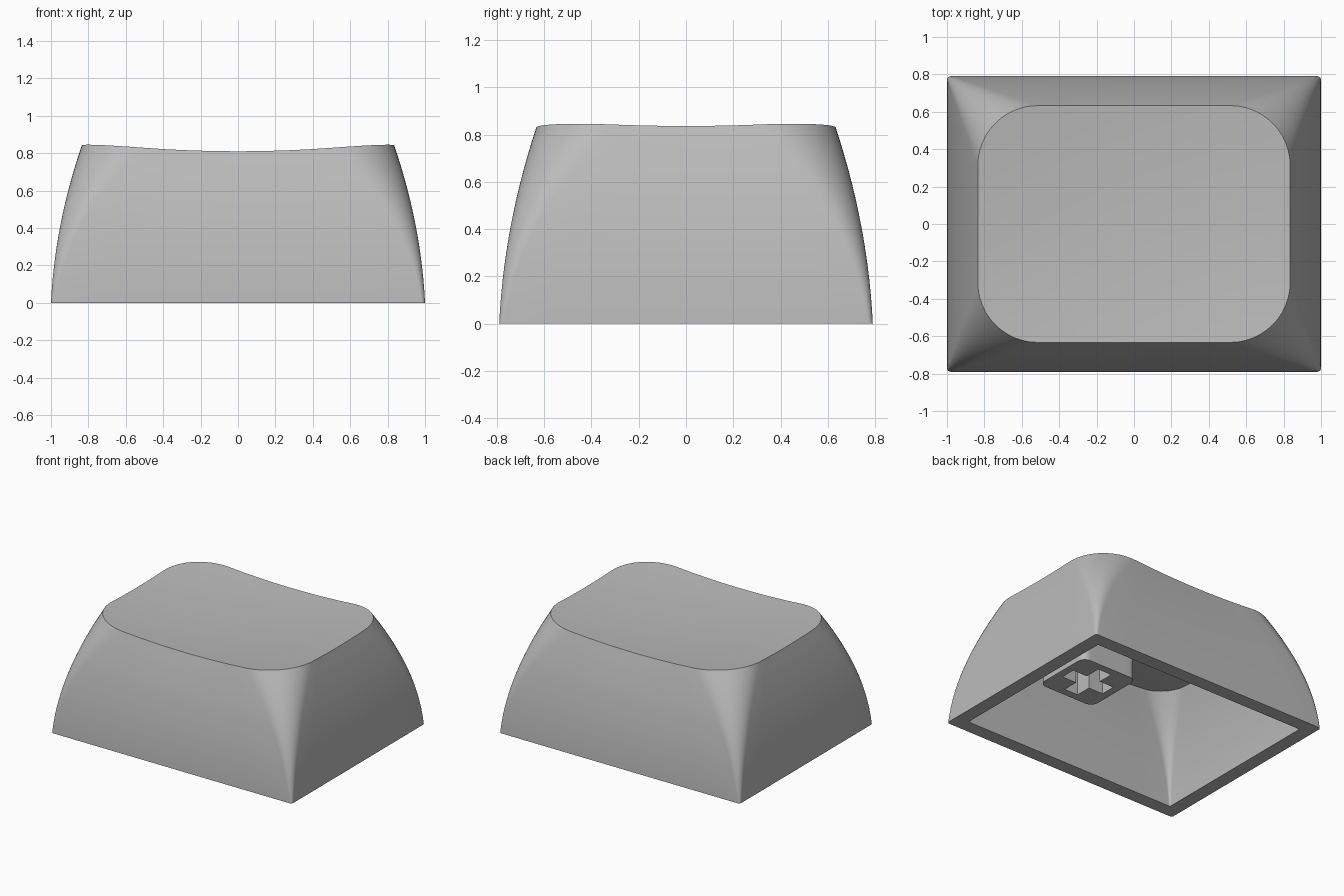
import bpy, bmesh, math

if "Cube" in bpy.data.objects:
    bpy.data.objects.remove(bpy.data.objects["Cube"])

grey = bpy.data.materials.new("plain grey")
grey.use_nodes = True
grey.diffuse_color = (0.5, 0.5, 0.5, 1)
grey.node_tree.nodes["Principled BSDF"].inputs["Base Color"].default_value = (0.5, 0.5, 0.5, 1)

ARC, SIDE = 12, 8     # steps per rounded corner and per straight side
THICK = 0.10


def outline(hx, hy, r):
    """Rounded rectangle with a fixed number of points."""
    pts = []
    for k, (sx, sy) in enumerate([(1, 1), (-1, 1), (-1, -1), (1, -1)]):
        for i in range(ARC + 1):
            a = math.pi / 2 * (k + i / ARC)
            pts.append((sx * (hx - r) + r * math.cos(a), sy * (hy - r) + r * math.sin(a)))
    full = []
    for i, p in enumerate(pts):
        full.append(p)
        if i % (ARC + 1) == ARC:
            q = pts[(i + 1) % len(pts)]
            full += [(p[0] + (q[0] - p[0]) * j / SIDE, p[1] + (q[1] - p[1]) * j / SIDE)
                     for j in range(1, SIDE)]
    return full


def dish(x, y):
    return 0.784 + 0.0745 * x * x + 0.065 * y * y


def shell_rings(low, high, drop, steps=14, caps=8):
    """Rings up a bowed wall, then inward over the dished face."""
    rings = []
    for s in range(steps + 1):
        t = s / steps
        f = 0.25 * t + 0.75 * t * t
        rings.append([(a[0] + (b[0] - a[0]) * f, a[1] + (b[1] - a[1]) * f,
                       t * (dish(*b) - drop)) for a, b in zip(low, high)])
    for s in range(1, caps):
        k = 1 - s / caps
        rings.append([(x * k, y * k, dish(x * k, y * k) - drop) for x, y in high])
    return rings


# Hollow cap: outer skin and inner skin joined by the flat bottom rim
bm = bmesh.new()
outer = shell_rings(outline(1, 0.79, 0.02), outline(0.835, 0.633, 0.32), 0)
inner = shell_rings(outline(0.896, 0.686, 0.012), outline(0.735, 0.535, 0.2), THICK)
rings = [[bm.verts.new(p) for p in ring] for ring in outer[::-1] + inner]
n = len(rings[0])
for a, b in zip(rings, rings[1:]):
    for i in range(n):
        j = (i + 1) % n
        bm.faces.new((a[i], a[j], b[j], b[i]))
for ring, drop in ((rings[0], 0), (rings[-1], THICK)):
    centre = bm.verts.new((0, 0, dish(0, 0) - drop))
    for i in range(n):
        bm.faces.new((ring[i], ring[(i + 1) % n], centre))
bmesh.ops.recalc_face_normals(bm, faces=bm.faces)
mesh = bpy.data.meshes.new("cap_shell")
bm.to_mesh(mesh)
bm.free()
shell = bpy.data.objects.new("cap_shell", mesh)
bpy.context.collection.objects.link(shell)

# Off-centre stem: rounded block with a cross-shaped socket
L, W = 0.178, 0.057
quarter = [(L, -W), (L, W), (W, W)]
cross = []
for k in range(4):
    c, s = round(math.cos(k * math.pi / 2)), round(math.sin(k * math.pi / 2))
    cross += [(x * c - y * s, x * s + y * c) for x, y in quarter]
curve = bpy.data.curves.new("stem", "CURVE")
curve.dimensions = "2D"
curve.fill_mode = "BOTH"
for pts in (outline(0.235, 0.235, 0.06), cross):
    spline = curve.splines.new("POLY")
    spline.points.add(len(pts) - 1)
    for point, (x, y) in zip(spline.points, pts):
        point.co = (x, y, 0, 1)
    spline.use_cyclic_u = True
BOTTOM, TOP = 0.19, 0.74
curve.extrude = (TOP - BOTTOM) / 2
stem = bpy.data.objects.new("stem", curve)
stem.location = (0.41, 0, (TOP + BOTTOM) / 2)
bpy.context.collection.objects.link(stem)
bpy.ops.object.select_all(action="DESELECT")
stem.select_set(True)
bpy.context.view_layer.objects.active = stem
bpy.ops.object.convert(target="MESH")
stem = bpy.context.view_layer.objects.active

# Colour and shading
for ob in (shell, stem):
    ob.data.materials.clear()
    ob.data.materials.append(grey)
    bpy.ops.object.select_all(action="DESELECT")
    ob.select_set(True)
    bpy.context.view_layer.objects.active = ob
    bpy.ops.object.shade_smooth_by_angle(angle=math.radians(30))
